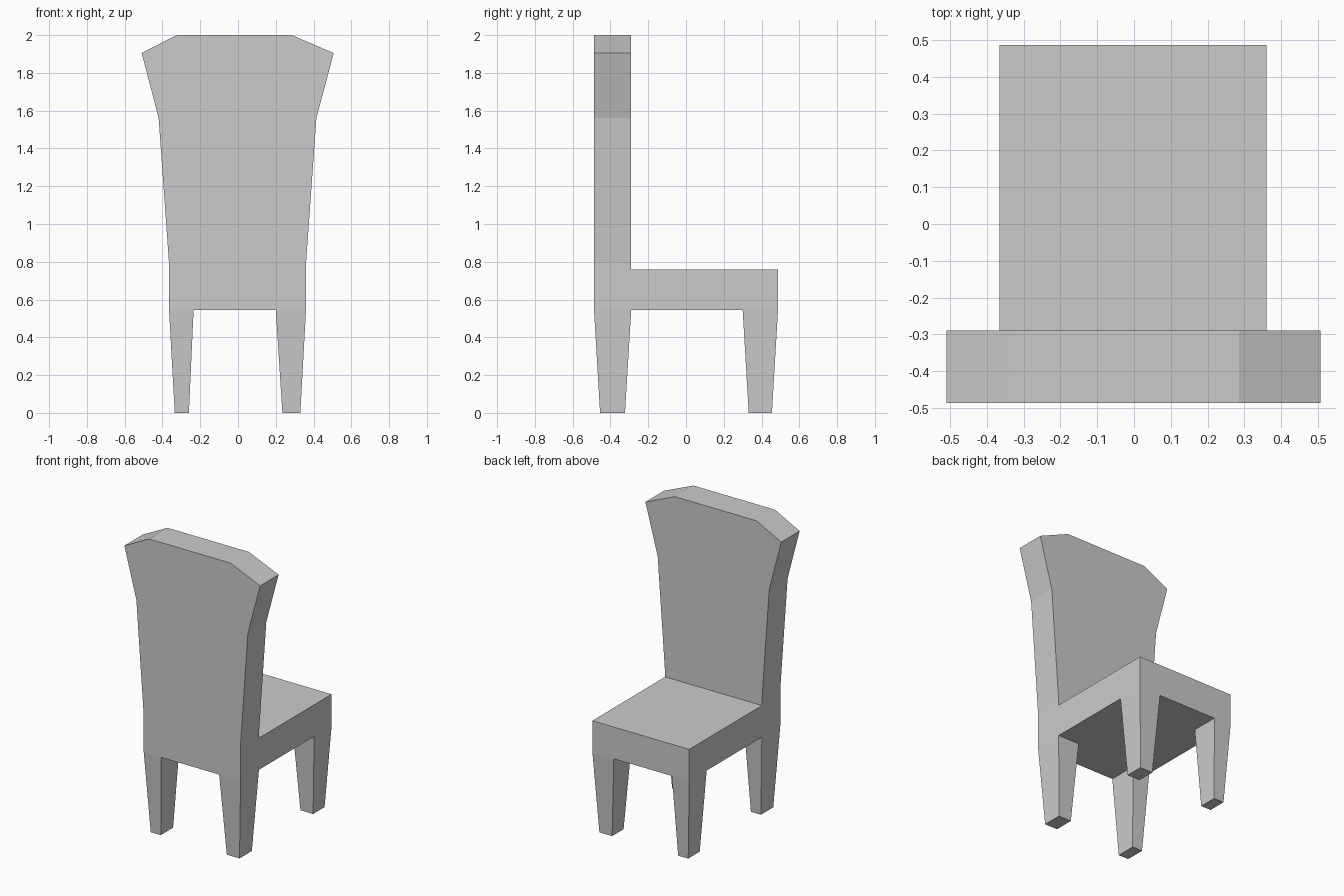
import bpy
import bmesh
import math

if "Cube" in bpy.data.objects:
    bpy.data.objects.remove(bpy.data.objects["Cube"])

XS = (-0.365, -0.235, 0.20, 0.36)      # outer and inner leg lines across the seat
YS = (-0.487, -0.29, 0.30, 0.487)      # backrest is the row at the front (-y)
SEAT_BOTTOM, SEAT_TOP = 0.545, 0.76

bm = bmesh.new()


def extrude(faces):
    """Extrude a region and return its new vertices and faces."""
    geom = bmesh.ops.extrude_face_region(bm, geom=faces)["geom"]
    return ([g for g in geom if isinstance(g, bmesh.types.BMVert)],
            [g for g in geom if isinstance(g, bmesh.types.BMFace)])


# Seat slab: a 3 x 3 sheet of cells raised to its thickness
grid = [[bm.verts.new((x, y, SEAT_BOTTOM)) for x in XS] for y in YS]
cells = [[bm.faces.new((grid[j][i], grid[j][i + 1], grid[j + 1][i + 1], grid[j + 1][i]))
          for i in range(3)] for j in range(3)]
verts, top_faces = extrude([f for row in cells for f in row])
for v in verts:
    v.co.z = SEAT_TOP

# Tapered legs: the four corner cells pulled down to the floor
foot_x = {XS[0]: -0.335, XS[1]: -0.26, XS[2]: 0.235, XS[3]: 0.33}
foot_y = {YS[0]: -0.455, YS[1]: -0.323, YS[2]: 0.332, YS[3]: 0.455}


def nearest(table, value):
    return table[min(table, key=lambda k: abs(k - value))]


for j in (0, 2):
    for i in (0, 2):
        verts, _ = extrude([cells[j][i]])
        for v in verts:
            v.co = (nearest(foot_x, v.co.x), nearest(foot_y, v.co.y), 0)

# Flared backrest: one row of cells extruded through (z, left, right) levels
row = [f for f in top_faces if f.calc_center_median().y < YS[1]]
left, right = XS[0], XS[3]
for z, new_left, new_right in ((0.79, -0.365, 0.36), (1.56, -0.42, 0.415),
                               (1.905, -0.51, 0.507), (2.0, -0.325, 0.285)):
    verts, row = extrude(row)
    for v in verts:
        t = (v.co.x - left) / (right - left)
        v.co.x = new_left + t * (new_right - new_left)
        v.co.z = z
    left, right = new_left, new_right

# Merge coplanar cells into clean flat faces
bmesh.ops.recalc_face_normals(bm, faces=bm.faces[:])
bmesh.ops.dissolve_limit(bm, angle_limit=math.radians(0.5),
                         verts=bm.verts[:], edges=bm.edges[:])

mesh = bpy.data.meshes.new("chair")
bm.to_mesh(mesh)
bm.free()
bpy.context.collection.objects.link(bpy.data.objects.new("chair", mesh))
